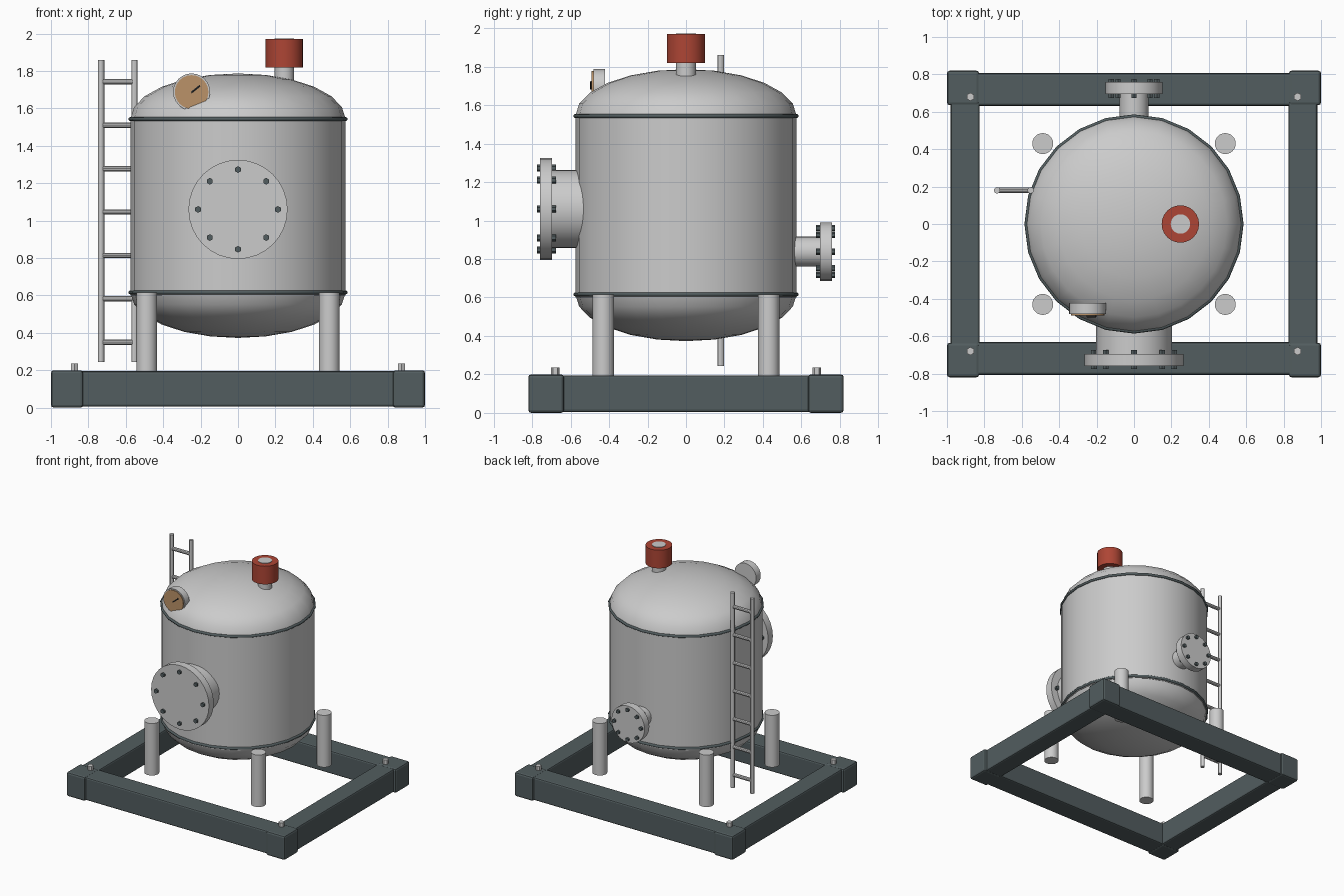
import bpy, bmesh
from math import pi, sin, cos, radians
from mathutils import Matrix, Vector

if "Cube" in bpy.data.objects:
    bpy.data.objects.remove(bpy.data.objects["Cube"])


def material(name, rgb):
    m = bpy.data.materials.new(name)
    m.diffuse_color = (*rgb, 1)
    m.use_nodes = True
    m.node_tree.nodes["Principled BSDF"].inputs["Base Color"].default_value = m.diffuse_color
    return m


DARK = material("dark_slate", (0.085, 0.11, 0.115))
RED = material("red", (0.42, 0.06, 0.035))
BRASS = material("brass", (0.50, 0.29, 0.14))
BLACK = material("black", (0.03, 0.03, 0.03))


def finish(name, bm, mat=None, smooth=True):
    me = bpy.data.meshes.new(name)
    bm.to_mesh(me)
    bm.free()
    if smooth:
        me.shade_smooth()
        me.set_sharp_from_angle(angle=radians(30))
    if mat:
        me.materials.append(mat)
    ob = bpy.data.objects.new(name, me)
    bpy.context.collection.objects.link(ob)
    return ob


def rod(name, a, b, r, sides=24, mat=None):
    """Capped cylinder from point a to point b."""
    a, b = Vector(a), Vector(b)
    d = b - a
    rot = Vector((0, 0, 1)).rotation_difference(d).to_matrix().to_4x4()
    bm = bmesh.new()
    bmesh.ops.create_cone(bm, cap_ends=True, segments=sides, radius1=r, radius2=r,
                          depth=d.length, matrix=Matrix.Translation((a + b) / 2) @ rot)
    return finish(name, bm, mat, sides > 6)


def box(name, lo, hi, bevel, mat):
    lo, hi = Vector(lo), Vector(hi)
    bm = bmesh.new()
    bmesh.ops.create_cube(bm, size=1, matrix=Matrix.Translation((lo + hi) / 2)
                          @ Matrix.Diagonal((*(hi - lo), 1)))
    ob = finish(name, bm, mat, False)
    mod = ob.modifiers.new("bevel", 'BEVEL')
    mod.width = bevel
    mod.segments = 2
    return ob


def dome(name, z, height, up):
    """Half of a flattened sphere."""
    bm = bmesh.new()
    bmesh.ops.create_uvsphere(bm, u_segments=24, v_segments=12, radius=0.575)
    bmesh.ops.delete(bm, geom=[v for v in bm.verts if v.co.z * up < -0.01], context='VERTS')
    for v in bm.verts:
        v.co.z = z + v.co.z * height / 0.575
    finish(name, bm)


def flanged_nozzle(name, side, z, neck_r, flange_r, bolt_circle, bolt_r, sides):
    """Neck, blind flange and eight bolts on the front (-1) or back (+1)."""
    rod(name + "_neck", (0, side * 0.48, z), (0, side * 0.70, z), neck_r, sides)
    rod(name + "_flange", (0, side * 0.696, z), (0, side * 0.758, z), flange_r, sides)
    for i in range(8):
        a = i * pi / 4
        x, h = bolt_circle * cos(a), z + bolt_circle * sin(a)
        rod(f"{name}_bolt_{i + 1}", (x, side * 0.675, h), (x, side * 0.774, h), bolt_r, 6, DARK)


# skid frame: beams, corner blocks, anchor studs; tank legs
for s, side in ((-1, "front"), (1, "back")):
    y0, y1 = sorted((s * 0.632, s * 0.806))
    box(side + "_beam", (-0.9, y0, 0.005), (0.9, y1, 0.195), 0.012, DARK)
for s, side in ((-1, "left"), (1, "right")):
    x0, x1 = sorted((s * 0.825, s * 0.98))
    box(side + "_beam", (x0, -0.7, 0.005), (x1, 0.7, 0.195), 0.012, DARK)
    for t, end in ((-1, "front"), (1, "back")):
        cx0, cx1 = sorted((s * 0.828, s))
        cy0, cy1 = sorted((t * 0.635, t * 0.82))
        tag = f"{end}_{side}"
        box(tag + "_corner_block", (cx0, cy0, 0), (cx1, cy1, 0.2), 0.015, DARK)
        rod(tag + "_anchor_stud", (s * 0.875, t * 0.68, 0.15), (s * 0.875, t * 0.68, 0.236), 0.022, 6)
        rod(tag + "_leg", (s * 0.488, t * 0.43, 0.185), (s * 0.488, t * 0.43, 0.615), 0.056)

# tank shell, domed heads and seam rings
rod("tank_shell", (0, 0, 0.6), (0, 0, 1.55), 0.575, 24)
dome("top_head", 1.545, 0.242, 1)
dome("bottom_head", 0.615, 0.242, -1)
for name, z in (("lower_seam_ring", 0.616), ("upper_seam_ring", 1.543)):
    bpy.ops.mesh.primitive_torus_add(major_radius=0.575, minor_radius=0.011, major_segments=24,
                                     minor_segments=8, location=(0, 0, z))
    ring = bpy.context.object
    ring.name = name
    ring.data.shade_smooth()
    ring.data.materials.append(DARK)

# manway at the front, outlet nozzle at the back
flanged_nozzle("manway", -1, 1.06, 0.203, 0.265, 0.213, 0.018, 32)
flanged_nozzle("outlet", 1, 0.838, 0.078, 0.152, 0.122, 0.016, 24)

# relief valve
rod("relief_pipe", (0.248, 0, 1.68), (0.248, 0, 1.973), 0.052)
rod("relief_valve_cap", (0.248, 0, 1.82), (0.248, 0, 1.97), 0.1, 24, RED)

# pressure gauge, partly sunk into the top head
rod("gauge_body", (-0.248, -0.482, 1.688), (-0.248, -0.422, 1.688), 0.099)
rod("gauge_face", (-0.248, -0.49, 1.688), (-0.248, -0.478, 1.688), 0.09, 24, BRASS)
rod("gauge_needle", (-0.25, -0.493, 1.684), (-0.203, -0.493, 1.722), 0.006, 6, BLACK)

# ladder on the left
for name, x in (("outer_ladder_rail", -0.732), ("inner_ladder_rail", -0.553)):
    rod(name, (x, 0.18, 0.245), (x, 0.18, 1.86), 0.017, 12)
for i in range(7):
    z = 0.35 + i * 0.232
    rod(f"ladder_rung_{i + 1}", (-0.732, 0.18, z), (-0.553, 0.18, z), 0.015, 10)
